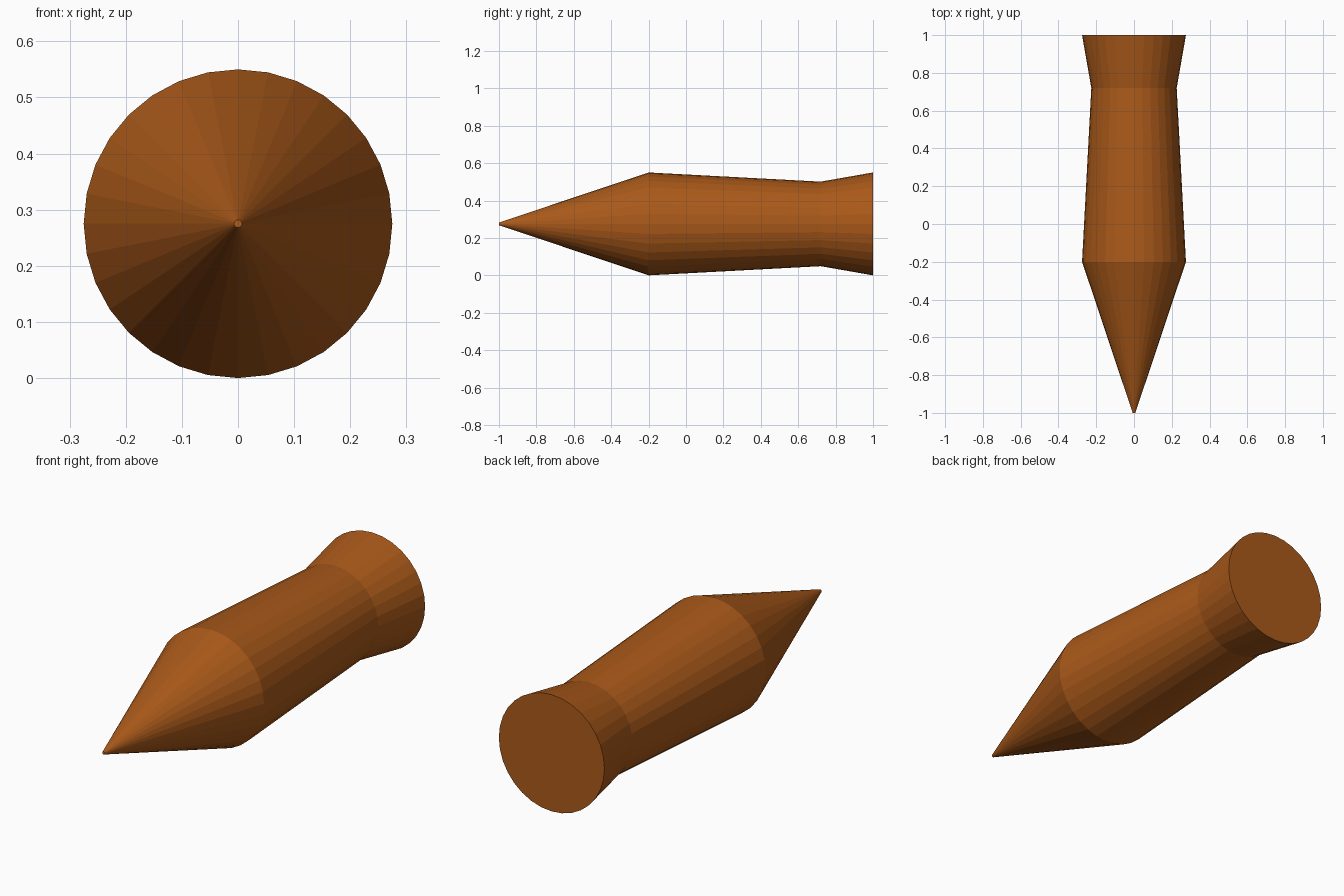
import bpy, bmesh
from math import sin, cos, tau

if "Cube" in bpy.data.objects:
    bpy.data.objects.remove(bpy.data.objects["Cube"])

SIDES = 32
CENTRE_Z = 0.275
# (y, radius) from the pointed tip to the flared butt
PROFILE = [(-1.0, 0.007), (-0.2, 0.275), (0.72, 0.226), (1.0, 0.275)]

bm = bmesh.new()

# Rings of the turned body
rings = [[bm.verts.new((r * sin(tau * i / SIDES), y, CENTRE_Z + r * cos(tau * i / SIDES)))
          for i in range(SIDES)] for y, r in PROFILE]

# Flat side facets
for a, b in zip(rings, rings[1:]):
    for i in range(SIDES):
        j = (i + 1) % SIDES
        bm.faces.new((a[i], a[j], b[j], b[i]))

# End caps
bm.faces.new(rings[0])
bm.faces.new(rings[-1])
bmesh.ops.recalc_face_normals(bm, faces=bm.faces)

mesh = bpy.data.meshes.new("pointed_peg")
bm.to_mesh(mesh)
bm.free()
peg = bpy.data.objects.new("pointed_peg", mesh)
bpy.context.collection.objects.link(peg)

# Brown wood colour
wood = bpy.data.materials.new("brown_wood")
wood.diffuse_color = (0.40, 0.10, 0.01, 1)
wood.use_nodes = True
wood.node_tree.nodes["Principled BSDF"].inputs["Base Color"].default_value = wood.diffuse_color
mesh.materials.append(wood)
